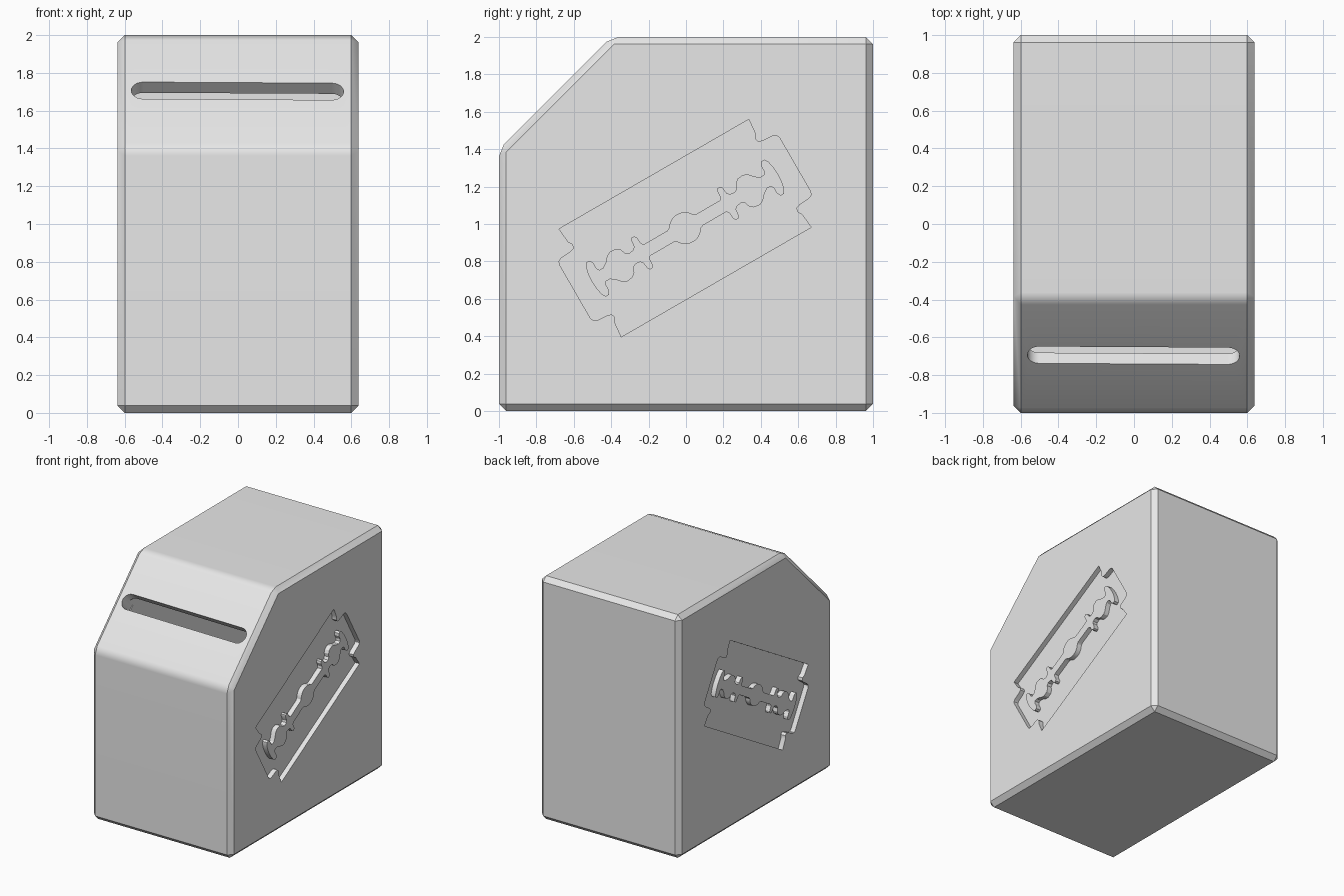
import bpy, bmesh, math
from mathutils import Matrix, Vector

if "Cube" in bpy.data.objects:
    bpy.data.objects.remove(bpy.data.objects["Cube"])

HALF_W, WALL, BEVEL, RECESS = 0.637, 0.08, 0.038, 0.04

grey = bpy.data.materials.new("light_grey")
grey.diffuse_color = (0.8, 0.8, 0.8, 1)
grey.use_nodes = True
grey.node_tree.nodes["Principled BSDF"].inputs["Base Color"].default_value = grey.diffuse_color

# Plane whose x, y, z point along world y, z, x
SIDE = Matrix(((0, 0, 1, 0), (1, 0, 0, 0), (0, 1, 0, 0), (0, 0, 0, 1)))


def prism(name, points, matrix, depth):
    """Extrude a 2D outline by depth, centred on its plane."""
    bm = bmesh.new()
    low = [bm.verts.new(matrix @ Vector((x, y, -depth / 2))) for x, y in points]
    high = [bm.verts.new(matrix @ Vector((x, y, depth / 2))) for x, y in points]
    bm.faces.new(low)
    bm.faces.new(high)
    n = len(points)
    for i in range(n):
        j = (i + 1) % n
        bm.faces.new((low[i], low[j], high[j], high[i]))
    bmesh.ops.recalc_face_normals(bm, faces=bm.faces)
    mesh = bpy.data.meshes.new(name)
    bm.to_mesh(mesh)
    bm.free()
    mesh.materials.append(grey)
    obj = bpy.data.objects.new(name, mesh)
    bpy.context.collection.objects.link(obj)
    return obj


def cut(target, cutter):
    mod = target.modifiers.new(cutter.name, 'BOOLEAN')
    mod.operation = 'DIFFERENCE'
    mod.solver = 'EXACT'
    mod.object = cutter
    cutter.hide_render = True


def apply_all(obj):
    bpy.ops.object.select_all(action='DESELECT')
    obj.select_set(True)
    bpy.context.view_layer.objects.active = obj
    bpy.ops.object.convert(target='MESH')


def four_way(quarter):
    """Mirror a quarter outline, running from the top to the right, into a loop."""
    right = quarter + [(u, -v) for u, v in reversed(quarter) if v > 0]
    left = [(-u, v) for u, v in reversed(right) if u > 0]
    return right + left


# Box body with sloped front top edge and chamfered edges
body = prism("box_body", [(-1, 0), (1, 0), (1, 2), (-0.4, 2), (-1, 1.4)], SIDE, 2 * HALF_W)
bev = body.modifiers.new("chamfer", 'BEVEL')
bev.width = BEVEL
bev.segments = 1
bev.limit_method = 'ANGLE'
bev.angle_limit = math.radians(20)

# Hollow inside
i = 1 - WALL
top = 2 - WALL
shift = 2.4 - WALL * math.sqrt(2)
cavity = prism("cavity_cutter", [(-i, WALL), (i, WALL), (i, top), (top - shift, top), (-i, shift - i)],
               SIDE, 2 * (HALF_W - WALL))
cut(body, cavity)

# Rounded slot through the slope
r, half = 0.063, 0.562
slot_pts = []
for side, start in ((1, -90), (-1, 90)):
    for k in range(13):
        a = math.radians(start + 15 * k)
        slot_pts.append((side * (half - r) + r * math.cos(a), r * math.sin(a)))
slot_frame = (Matrix.Translation((-0.003, -0.696, 1.704)) @ Matrix.Rotation(math.radians(45), 4, 'X')
              @ Matrix.Rotation(-0.008, 4, 'Z'))
slot = prism("slot_cutter", slot_pts, slot_frame, 0.3)
cut(body, slot)

# Razor blade outline and its centre window
blade_pts = four_way([(0.586, 0.333), (0.578, 0.25), (0.563, 0.225), (0.57, 0.203), (0.595, 0.196),
                      (0.655, 0.192), (0.672, 0.183), (0.679, 0.165)])
window_pts = four_way(
    [(0.085 * math.sin(math.radians(a)), 0.085 * math.cos(math.radians(a))) for a in range(0, 61, 10)]
    + [(0.09, 0.035), (0.235, 0.035), (0.246, 0.05), (0.248, 0.085), (0.258, 0.098), (0.273, 0.098),
       (0.282, 0.085), (0.286, 0.05), (0.298, 0.037), (0.325, 0.033), (0.345, 0.045), (0.355, 0.072),
       (0.375, 0.088), (0.41, 0.092), (0.435, 0.08), (0.46, 0.052), (0.485, 0.035), (0.508, 0.035),
       (0.518, 0.05), (0.518, 0.085), (0.53, 0.105), (0.55, 0.105), (0.563, 0.085), (0.572, 0.045),
       (0.575, 0)])

# Recess on each side, leaving the window flush with the surface
helpers = [cavity, slot]
for label, x in (("right", HALF_W), ("left", -HALF_W)):
    frame = (Matrix.Translation((x, -0.005, 0.978)) @ SIDE
             @ Matrix.Rotation(math.radians(30), 4, 'Z'))
    blade = prism("blade_cutter_" + label, blade_pts, frame, 2 * RECESS)
    window = prism("window_cutter_" + label, window_pts, frame, 4 * RECESS)
    cut(blade, window)
    apply_all(blade)
    cut(body, blade)
    helpers += [blade, window]

apply_all(body)
for obj in helpers:
    bpy.data.objects.remove(obj, do_unlink=True)

# Soft shading over the slope edges, crisp elsewhere
bpy.ops.object.shade_smooth_by_angle(angle=math.radians(30))
weighted = body.modifiers.new("weighted_normals", 'WEIGHTED_NORMAL')
weighted.keep_sharp = True
